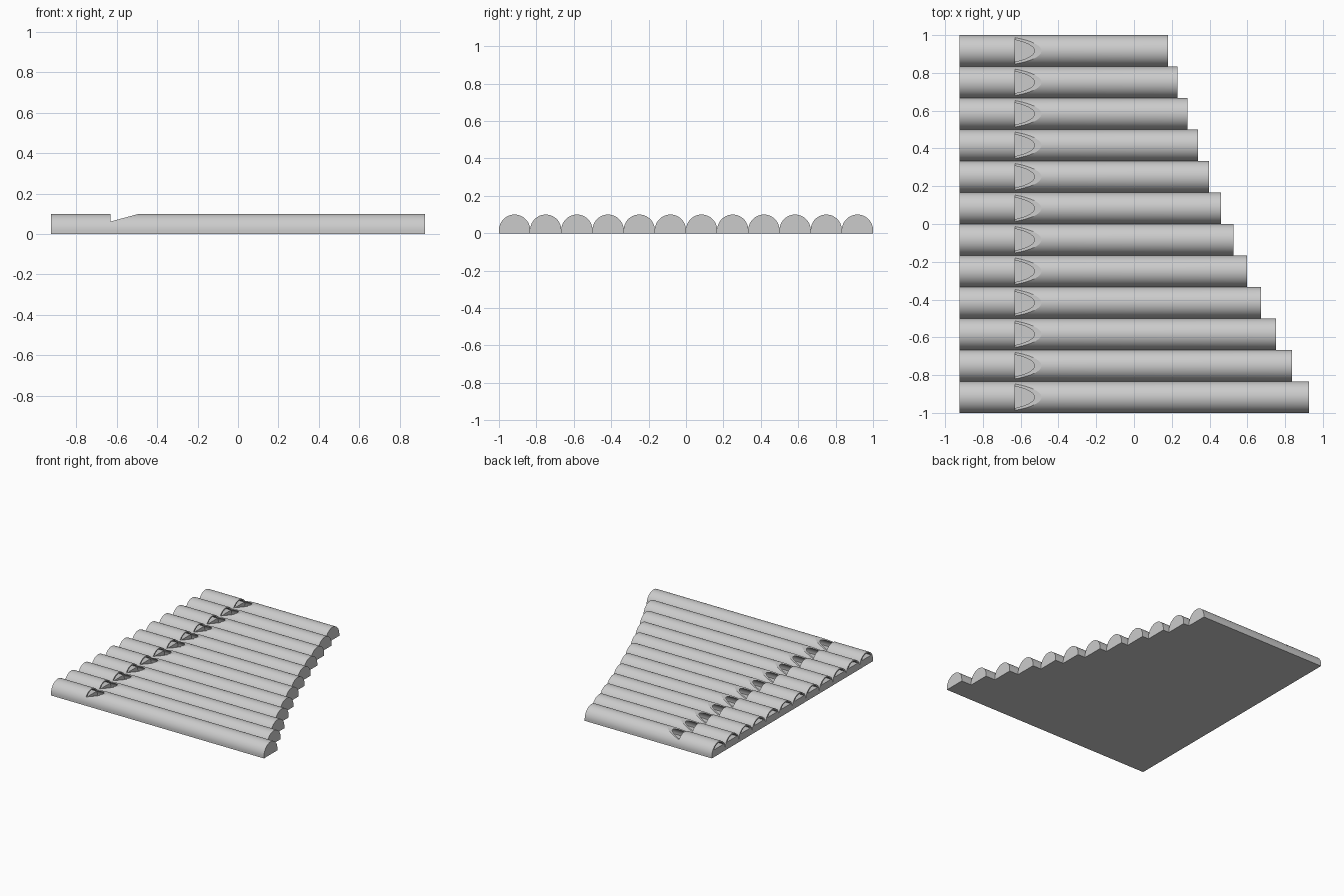
import bpy
import bmesh
import math

cube = bpy.data.objects.get("Cube")
if cube:
    bpy.data.objects.remove(cube, do_unlink=True)

COUNT = 12
R = 1 / COUNT            # outer pipe radius
BASE = 0.1 - R           # straight foot under each half round
WALL = 0.01
BACK = -0.925            # blowing end
MOUTH = -0.63            # sound hole step
LIP_Z = 0.062
SEGMENTS = 48

grey = bpy.data.materials.new("light_grey")
grey.use_nodes = True
grey.diffuse_color = (0.6, 0.6, 0.6, 1)
bsdf = grey.node_tree.nodes["Principled BSDF"]
bsdf.inputs["Base Color"].default_value = (0.6, 0.6, 0.6, 1)
bsdf.inputs["Roughness"].default_value = 0.7


def arc(radius, floor):
    """Round-topped outline in (y, z), cut flat at the floor height."""
    start = math.asin((max(floor, BASE) - BASE) / radius)
    sweep = math.pi - 2 * start
    return [(radius * math.cos(start + sweep * i / SEGMENTS),
             BASE + radius * math.sin(start + sweep * i / SEGMENTS))
            for i in range(SEGMENTS + 1)]


def prism(name, start, end):
    """Solid between two matching loops of 3D points."""
    bm = bmesh.new()
    a = [bm.verts.new(p) for p in start]
    b = [bm.verts.new(p) for p in end]
    n = len(a)
    bm.faces.new(a)
    bm.faces.new(b)
    for i in range(n):
        j = (i + 1) % n
        bm.faces.new((a[i], a[j], b[j], b[i]))
    bmesh.ops.recalc_face_normals(bm, faces=bm.faces)
    mesh = bpy.data.meshes.new(name)
    bm.to_mesh(mesh)
    bm.free()
    mesh.materials.append(grey)
    obj = bpy.data.objects.new(name, mesh)
    bpy.context.collection.objects.link(obj)
    return obj


def along_x(name, outline, y0, x0, x1):
    return prism(name, [(x0, y0 + y, z) for y, z in outline],
                 [(x1, y0 + y, z) for y, z in outline])


def cut(obj, cutter):
    cutter.hide_render = True
    mod = obj.modifiers.new("cut", 'BOOLEAN')
    mod.operation = 'DIFFERENCE'
    mod.solver = 'EXACT'
    mod.object = cutter
    bpy.ops.object.select_all(action='DESELECT')
    bpy.context.view_layer.objects.active = obj
    obj.select_set(True)
    bpy.ops.object.modifier_apply(modifier=mod.name)
    bpy.data.objects.remove(cutter, do_unlink=True)


for i in range(COUNT):
    y0 = -1 + R + 2 * R * (COUNT - 1 - i)
    # each pipe is one semitone longer than the last
    tip = -0.66 + 0.84 * 2 ** (i / 12)

    # half-round body on a flat foot
    outline = [(-R, 0), (R, 0)] + arc(R, BASE)
    pipe = along_x(f"pipe_{i + 1}", outline, y0, BACK, tip)

    # closed bore beyond the sound hole
    cut(pipe, along_x("bore", arc(R - WALL, BASE), y0, MOUTH, tip - 0.02))

    # shallow windway open at the blowing end
    cut(pipe, along_x("windway", arc(R - WALL, LIP_Z - 0.005), y0,
                      BACK - 0.05, MOUTH + 0.01))

    # sound hole with a sloping lip
    wedge = [(MOUTH, LIP_Z), (MOUTH, 0.12), (-0.416, 0.12)]
    cut(pipe, prism("lip_wedge", [(x, y0 - 0.1, z) for x, z in wedge],
                    [(x, y0 + 0.1, z) for x, z in wedge]))

    bpy.ops.object.shade_smooth_by_angle(angle=math.radians(12))
